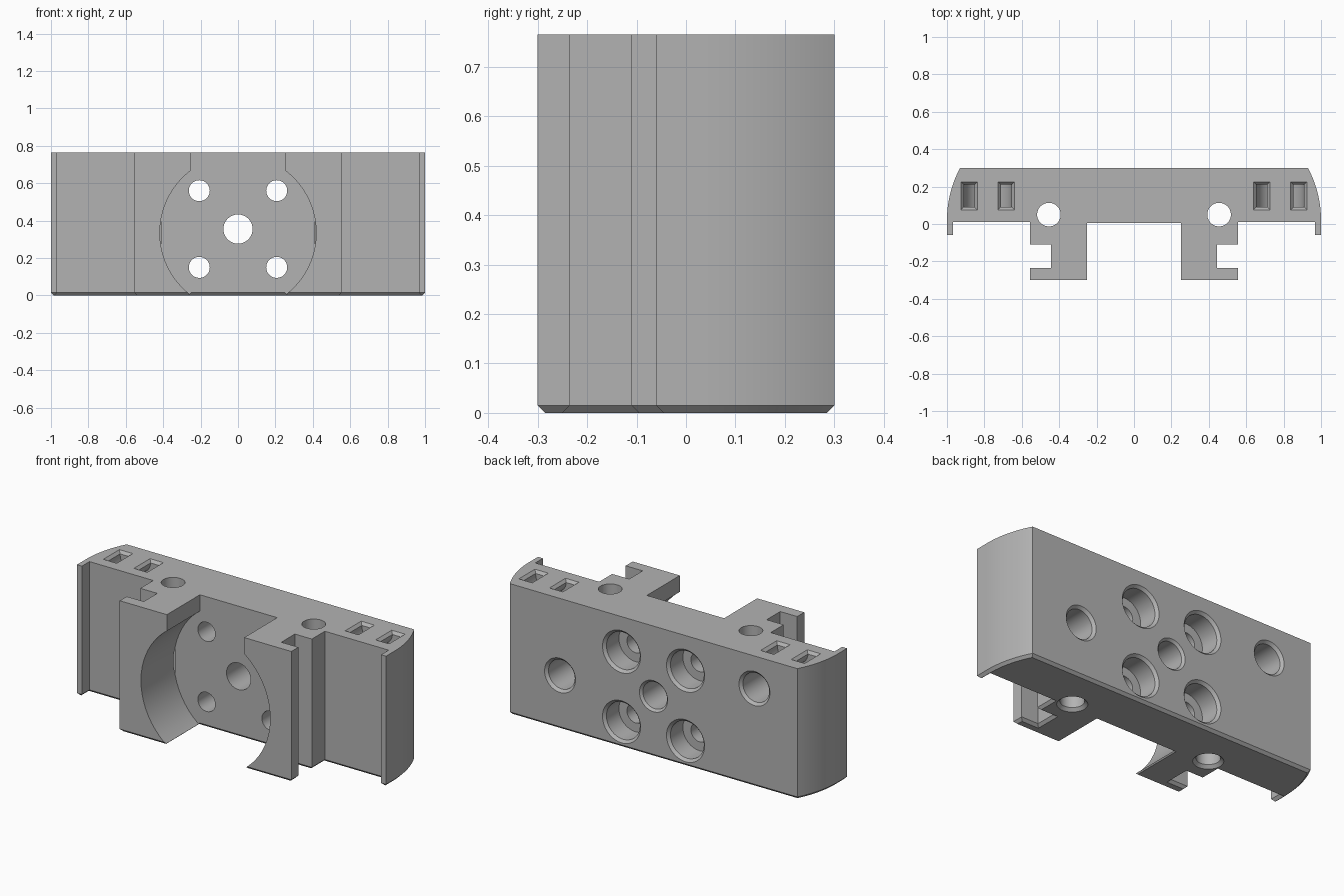
import bpy, bmesh
from math import sin, cos, pi, asin
from mathutils import Matrix, Vector

cube = bpy.data.objects.get("Cube")
if cube:
    bpy.data.objects.remove(cube, do_unlink=True)

HEIGHT, BACK, CHAMFER = 0.765, 0.3, 0.0148

grey = bpy.data.materials.new("plain grey")
grey.use_nodes = True
colour = (0.45, 0.45, 0.45, 1)
grey.diffuse_color = colour
grey.node_tree.nodes["Principled BSDF"].inputs["Base Color"].default_value = colour


def loft(name, rings):
    """Solid through a list of equal-length closed rings, capped at both ends."""
    bm = bmesh.new()
    loops = [[bm.verts.new(p) for p in ring] for ring in rings]
    n = len(rings[0])
    for a, b in zip(loops, loops[1:]):
        for i in range(n):
            j = (i + 1) % n
            bm.faces.new((a[i], a[j], b[j], b[i]))
    bm.faces.new(loops[0][::-1])
    bm.faces.new(loops[-1])
    bmesh.ops.recalc_face_normals(bm, faces=bm.faces)
    mesh = bpy.data.meshes.new(name)
    bm.to_mesh(mesh)
    bm.free()
    obj = bpy.data.objects.new(name, mesh)
    obj.data.materials.append(grey)
    bpy.context.collection.objects.link(obj)
    return obj


def inset(points, d):
    """Mitred inward offset of a counter-clockwise outline."""
    result = []
    for i, p in enumerate(points):
        e1 = (p - points[i - 1]).normalized()
        e2 = (points[(i + 1) % len(points)] - p).normalized()
        n1, n2 = Vector((-e1.y, e1.x)), Vector((-e2.y, e2.x))
        result.append(p + (n1 + n2) * d / (1 + n1.dot(n2)))
    return result


def lathe(profile, matrix, sides=64):
    """Round cutter from (radius, depth) pairs."""
    return loft("cutter", [[matrix @ Vector((r * cos(2 * pi * i / sides), r * sin(2 * pi * i / sides), d))
                            for i in range(sides)] for r, d in profile])


def back_hole(x, z, profile):
    return lathe(profile, Matrix.Translation((x, BACK, z)) @ Matrix.Rotation(pi / 2, 4, 'X'))


def box(x0, x1, y0, y1, z0, z1, flare=0.0):
    """Box cutter that widens by flare towards its top."""
    return loft("cutter", [[(x0 - f, y0 - f, z), (x1 + f, y0 - f, z), (x1 + f, y1 + f, z), (x0 - f, y1 + f, z)]
                           for z, f in ((z0, 0), (z1, flare))])


# Outline of the carriage body, right half from the notch to the back
half = [(0.25, 0.005), (0.25, -0.3), (0.555, -0.3), (0.555, -0.235), (0.445, -0.235),
        (0.445, -0.11), (0.555, -0.11), (0.555, 0.01), (0.968, 0.01), (0.968, -0.06), (1, -0.06)]
radius, start = 0.595, 0.02
sweep = asin((BACK - start) / radius)
half += [(1 - radius + radius * cos(sweep * i / 16), start + radius * sin(sweep * i / 16)) for i in range(17)]
outline = [Vector(p) for p in half] + [Vector((-x, y)) for x, y in reversed(half)]

body = loft("carriage_body", [[(p.x, p.y, z) for p in ring] for ring, z in
                              ((inset(outline, CHAMFER), 0), (outline, 0.015), (outline, HEIGHT))])

# Round front pocket and central hole
cutters = [back_hole(0, 0.335, [(0.418, 0.295), (0.418, 0.7)]),
           back_hole(0, 0.355, [(0.096, -0.005), (0.078, 0.013), (0.078, 0.4)])]

# Counterbored screw holes
for x in (-0.207, 0.207):
    for z in (0.15, 0.56):
        cutters.append(back_hole(x, z, [(0.128, -0.005), (0.108, 0.015), (0.108, 0.13),
                                        (0.056, 0.13), (0.056, 0.4)]))

# Blind holes in the back, offset from each other
for x, z in ((0.605, 0.315), (-0.653, 0.575)):
    cutters.append(back_hole(x, z, [(0.105, -0.005), (0.085, 0.015), (0.085, 0.24)]))

for side in (-1, 1):
    # Vertical rod hole, countersunk below
    cutters.append(lathe([(0.085, -0.005), (0.063, 0.017), (0.063, 0.9)],
                         Matrix.Translation((side * 0.455, 0.05, 0))))
    # Curved strap tunnel with flared square mouths
    centre = side * 0.782
    arc = [(r * cos(pi * t / 20), r * sin(pi * t / 20))
           for r, steps in ((0.128, range(21)), (0.07, range(20, -1, -1))) for t in steps]
    cutters.append(loft("cutter", [[(centre + u, y, HEIGHT - 0.014 - v) for u, v in arc] for y in (0.09, 0.21)]))
    for offset in (-0.099, 0.099):
        x = centre + offset
        cutters.append(box(x - 0.029, x + 0.029, 0.09, 0.21, HEIGHT - 0.016, HEIGHT + 0.002, 0.016))

# Cut everything from the body
bpy.context.view_layer.objects.active = body
for cutter in cutters:
    cutter.hide_render = True
    mod = body.modifiers.new("cut", 'BOOLEAN')
    mod.operation = 'DIFFERENCE'
    mod.solver = 'EXACT'
    mod.object = cutter
    bpy.ops.object.modifier_apply(modifier=mod.name)
    bpy.data.objects.remove(cutter, do_unlink=True)

bpy.ops.object.select_all(action='DESELECT')
body.select_set(True)
bpy.ops.object.shade_smooth_by_angle(angle=pi / 9)
